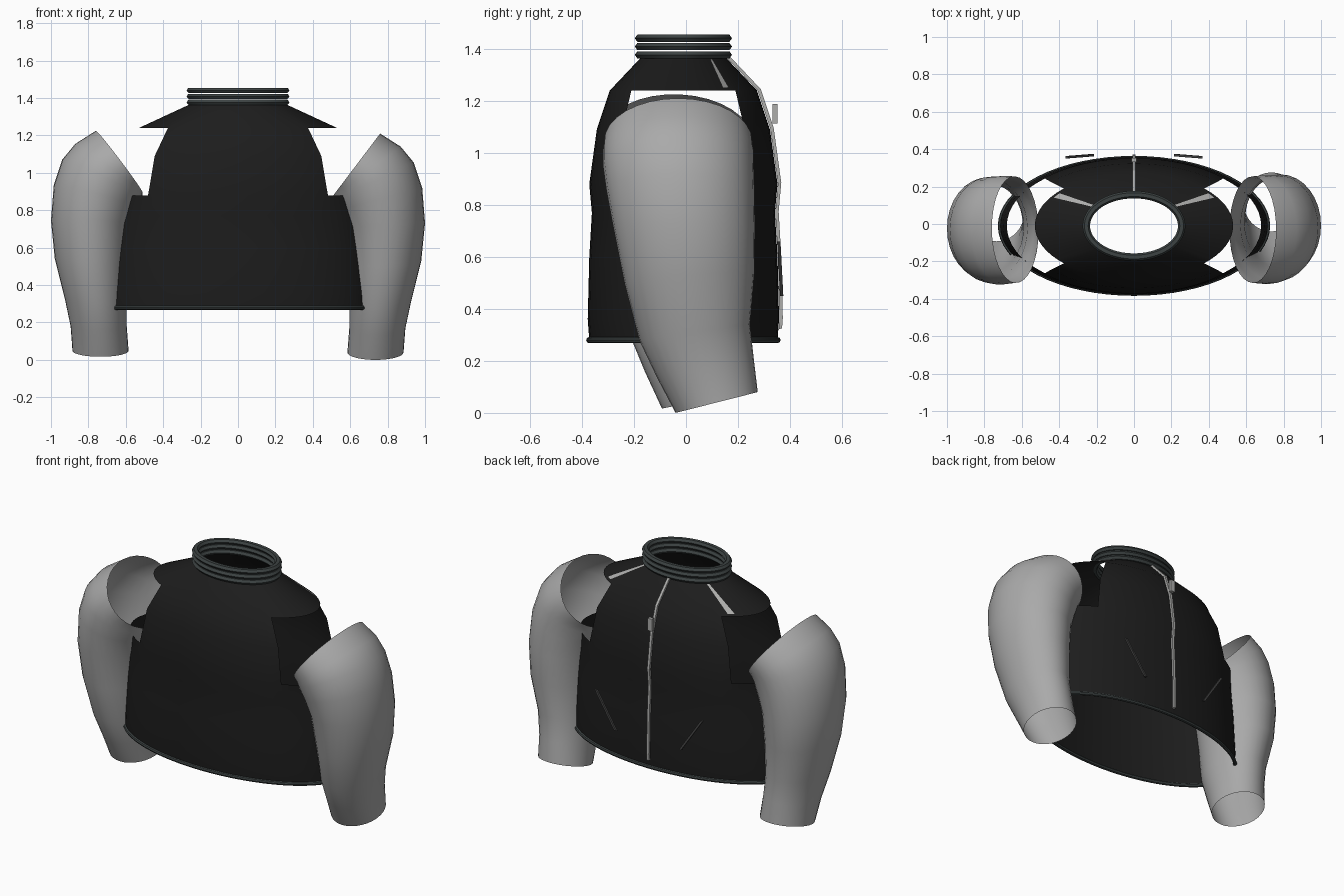
import bpy, bmesh, math
from mathutils import Vector, Matrix

if "Cube" in bpy.data.objects:
    bpy.data.objects.remove(bpy.data.objects["Cube"])


def material(name, r, g, b):
    m = bpy.data.materials.new(name)
    m.diffuse_color = (r, g, b, 1)
    m.use_nodes = True
    m.node_tree.nodes["Principled BSDF"].inputs["Base Color"].default_value = m.diffuse_color
    return m


BLACK = material("black_cloth", 0.012, 0.012, 0.012)
GREY = material("grey_cloth", 0.40, 0.40, 0.40)
RIB = material("dark_rib", 0.045, 0.055, 0.055)
METAL = material("light_metal", 0.42, 0.42, 0.41)
TRIM = material("pocket_trim", 0.06, 0.06, 0.06)
CY = -0.01  # depth centre of the body


def finish(name, bm, mat, smooth=True):
    bmesh.ops.recalc_face_normals(bm, faces=bm.faces[:])
    me = bpy.data.meshes.new(name)
    bm.to_mesh(me)
    bm.free()
    me.materials.append(mat)
    ob = bpy.data.objects.new(name, me)
    bpy.context.collection.objects.link(ob)
    if smooth:
        bpy.ops.object.select_all(action='DESELECT')
        ob.select_set(True)
        bpy.context.view_layer.objects.active = ob
        bpy.ops.object.shade_smooth_by_angle(angle=math.radians(40))
    return ob


def loft(rings, n, keep=lambda ring, seg: True, phase=0.0, caps=False, closed=False):
    """Skin rings given as (centre, half axis a, half axis b)."""
    bm = bmesh.new()
    rows = []
    for c, a, b in rings:
        c, a, b = Vector(c), Vector(a), Vector(b)
        ts = [2 * math.pi * (i + phase) / n for i in range(n)]
        rows.append([bm.verts.new(c + a * math.cos(t) + b * math.sin(t)) for t in ts])
    pairs = len(rows) if closed else len(rows) - 1
    for r in range(pairs):
        lo, hi = rows[r], rows[(r + 1) % len(rows)]
        for i in range(n):
            j = (i + 1) % n
            if keep(r, i):
                bm.faces.new((lo[i], lo[j], hi[j], hi[i]))
    if caps:
        bm.faces.new(rows[0])
        bm.faces.new(rows[-1])
    return bm


def ellipse_band(name, z, rx, ry, tube, half_h, sides, mat):
    """Ring-shaped roll around the neck or waist."""
    rings = []
    for k in range(sides):
        p = 2 * math.pi * k / sides
        d = tube * math.cos(p)
        rings.append(((0, CY, z + half_h * math.sin(p)), (rx + d, 0, 0), (0, ry + d, 0)))
    return finish(name, loft(rings, 64, closed=True), mat)


# Body shell: oval rings (height, half width, half depth) with open armholes
BODY = [(0.28, 0.715, 0.362), (0.36, 0.715, 0.368), (0.60, 0.70, 0.362),
        (0.77, 0.685, 0.352), (0.88, 0.68, 0.362), (1.09, 0.63, 0.333),
        (1.24, 0.53, 0.283), (1.365, 0.26, 0.165)]
SEG = 64


def outside_armhole(ring, seg):
    side = abs(math.cos(2 * math.pi * (seg + 0.5) / SEG)) > math.cos(math.pi / 4)
    return not (side and ring in (4, 5))


body_rings = [((0, CY, z), (rx, 0, 0), (0, ry, 0)) for z, rx, ry in BODY]
finish("jacket_body", loft(body_rings, SEG, outside_armhole), BLACK)


def half_size(z):
    for (z0, x0, y0), (z1, x1, y1) in zip(BODY, BODY[1:]):
        if z <= z1:
            f = (z - z0) / (z1 - z0)
            return x0 + f * (x1 - x0), y0 + f * (y1 - y0)
    return BODY[-1][1:]


def on_body(angle, z, lift):
    rx, ry = half_size(z)
    t = math.radians(angle)
    return Vector(((rx + lift) * math.cos(t), CY + (ry + lift) * math.sin(t), z + lift * 0.4))


# Hem and three collar rolls
ellipse_band("hem", 0.28, 0.716, 0.362, 0.012, 0.012, 8, RIB)
for k, z in enumerate((1.377, 1.409, 1.441)):
    ellipse_band("collar_roll_%d" % (k + 1), z, 0.255, 0.167, 0.02, 0.016, 6, RIB)

# Sleeves: open tubes from cuff to slanted shoulder mouth
SLEEVE = [((0.735, 0.118, 0.04), (0.15, 0, 0), (0, 0.158, 0.04)),
          ((0.745, 0.075, 0.17), (0.15, 0, 0), (0, 0.186, 0.035)),
          ((0.760, 0.033, 0.31), (0.165, 0, 0), (0, 0.213, 0.03)),
          ((0.785, 0.013, 0.52), (0.195, 0, 0.01), (0, 0.25, 0.02)),
          ((0.785, -0.008, 0.72), (0.215, 0, 0.01), (0, 0.273, 0)),
          ((0.760, -0.022, 0.86), (0.225, 0, 0.06), (0, 0.285, 0)),
          ((0.725, -0.03, 0.955), (0.215, 0, 0.10), (0, 0.29, 0)),
          ((0.690, -0.03, 1.005), (0.18, 0, 0.135), (0, 0.29, 0)),
          ((0.635, -0.03, 1.045), (0.125, 0, 0.165), (0, 0.285, 0))]
finish("right_sleeve", loft(SLEEVE, 32), GREY)

# The left arm is mirrored and swings slightly further forward
bm = loft(SLEEVE, 32)
bmesh.ops.scale(bm, vec=(-1, 1, 1), verts=bm.verts[:])
bmesh.ops.rotate(bm, cent=(0, -0.03, 1.05), verts=bm.verts[:],
                 matrix=Matrix.Rotation(-0.05, 3, 'X'))
bmesh.ops.translate(bm, vec=(0, 0, 0.015), verts=bm.verts[:])
finish("left_sleeve", bm, GREY)

# Zip strip following the body centre line, with its pull tab
zip_rings = []
for z in (0.32, 0.36, 0.60, 0.77, 0.88, 1.09, 1.24, 1.365):
    p = on_body(90, z, 0.008)
    zip_rings.append((p, (0.011, 0, 0), (0, 0.009, 0.003)))
finish("zip", loft(zip_rings, 4, phase=0.5, caps=True), METAL, False)

bm = bmesh.new()
bmesh.ops.create_cube(bm, size=1)
bmesh.ops.scale(bm, vec=(0.028, 0.02, 0.075), verts=bm.verts[:])
bmesh.ops.translate(bm, vec=(0, 0.342, 1.15), verts=bm.verts[:])
finish("zip_pull", bm, METAL, False)

# Slanted pocket welts and light shoulder seams, one each side
for side, label in ((1, "right"), (-1, "left")):
    bars = [((side * 0.22, 0.368, 0.45), (0.010, 0, 0), (0, 0.009, 0)),
            ((side * 0.36, 0.357, 0.66), (0.010, 0, 0), (0, 0.009, 0))]
    finish(label + "_pocket_welt", loft(bars, 4, phase=0.5, caps=True), TRIM, False)

    bm = bmesh.new()
    corners = [on_body(a, z, 0.004) for a, z in ((33, 1.25), (39, 1.25), (39.5, 1.36), (36, 1.36))]
    bm.faces.new([bm.verts.new((side * p.x, p.y, p.z)) for p in corners])
    finish(label + "_shoulder_seam", bm, METAL, False)
